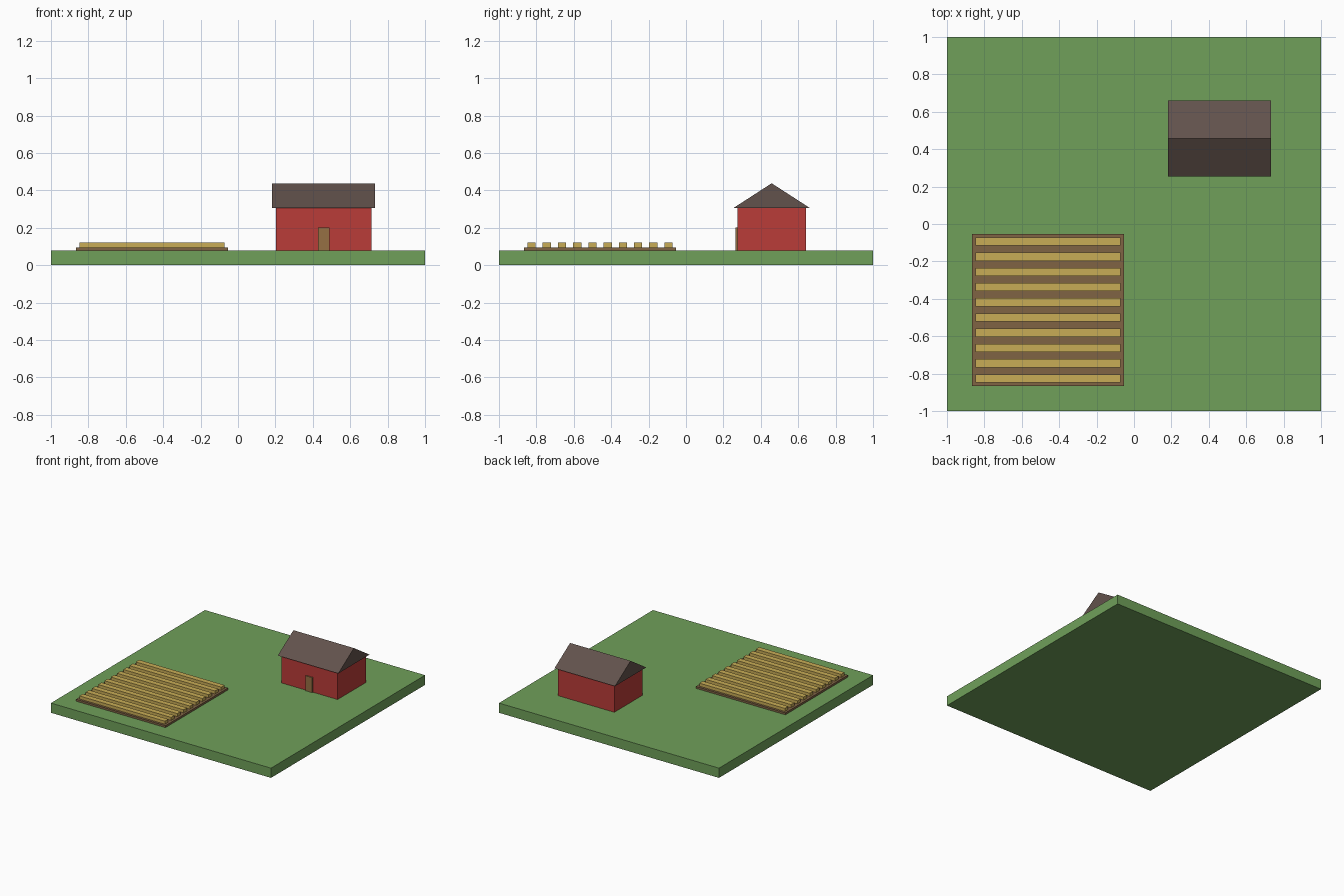
import bpy

if "Cube" in bpy.data.objects:
    bpy.data.objects.remove(bpy.data.objects["Cube"])


def material(name, rgb):
    # convert display colour to linear
    m = bpy.data.materials.new(name)
    m.diffuse_color = [(c / 255 / 12.92 if c < 11 else ((c / 255 + 0.055) / 1.055) ** 2.4)
                       for c in rgb] + [1.0]
    m.use_nodes = True
    m.node_tree.nodes["Principled BSDF"].inputs["Base Color"].default_value = m.diffuse_color
    return m


def add_mesh(name, verts, faces, mat):
    me = bpy.data.meshes.new(name)
    me.from_pydata(verts, [], faces)
    me.materials.append(mat)
    ob = bpy.data.objects.new(name, me)
    bpy.context.collection.objects.link(ob)
    return ob


def box(name, x, y, z, mat):
    verts = [(a, b, c) for c in z for a, b in
             ((x[0], y[0]), (x[1], y[0]), (x[1], y[1]), (x[0], y[1]))]
    faces = [(3, 2, 1, 0), (4, 5, 6, 7)]
    faces += [(i, (i + 1) % 4, (i + 1) % 4 + 4, i + 4) for i in range(4)]
    return add_mesh(name, verts, faces, mat)


grass = material("grass", (112, 160, 90))
soil = material("soil", (128, 100, 68))
crop = material("crop", (200, 172, 86))
red = material("red_paint", (186, 60, 56))
shingle = material("shingle", (98, 82, 76))
wood = material("wood", (150, 112, 68))

# Ground slab
GROUND = 0.08
box("ground", (-1, 1), (-1, 1), (0, GROUND), grass)

# Field with evenly spaced crop rows
lo, hi, soil_top, rows = -0.866, -0.053, 0.096, 10
box("field_soil", (lo, hi), (lo, hi), (GROUND, soil_top), soil)
step = (hi - lo) / rows
for i in range(rows):
    yc = lo + (i + 0.5) * step
    box(f"crop_row_{i + 1}", (-0.848, -0.072), (yc - 0.022, yc + 0.022),
        (soil_top, 0.121), crop)

# Barn walls and door
cx, cy, eave, ridge = 0.458, 0.458, 0.307, 0.438
box("barn_walls", (cx - 0.255, cx + 0.255), (cy - 0.183, cy + 0.183), (GROUND, eave), red)
box("barn_door", (cx - 0.031, cx + 0.031), (0.265, 0.285), (GROUND, 0.203), wood)

# Gable roof prism with overhang
profile = [(cy - 0.203, eave), (cy + 0.203, eave), (cy, ridge)]
verts = [(cx + s * 0.275, y, z) for s in (-1, 1) for y, z in profile]
add_mesh("barn_roof", verts,
         [(2, 1, 0), (3, 4, 5), (0, 1, 4, 3), (1, 2, 5, 4), (2, 0, 3, 5)], shingle)
